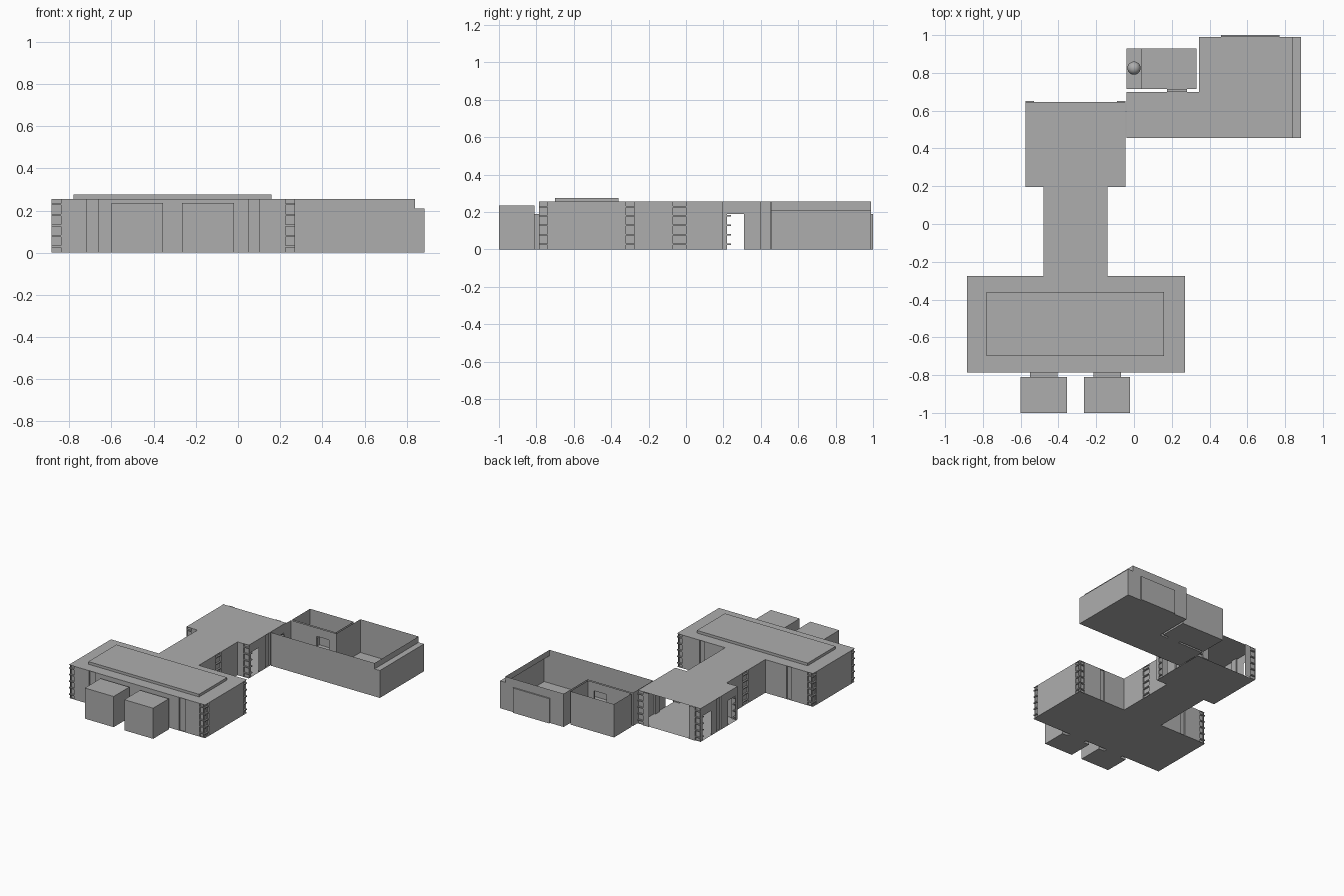
import bpy, bmesh
from mathutils import Vector

if "Cube" in bpy.data.objects:
    bpy.data.objects.remove(bpy.data.objects["Cube"])

H, DOOR, D = 0.255, 0.19, 0.012   # wall height, door height, recess depth

grey = bpy.data.materials.new("plain_grey")
grey.diffuse_color = (0.42, 0.42, 0.42, 1)
grey.use_nodes = True
grey.node_tree.nodes["Principled BSDF"].inputs["Base Color"].default_value = grey.diffuse_color


def finish(name, bm):
    me = bpy.data.meshes.new(name)
    bm.to_mesh(me)
    bm.free()
    me.materials.append(grey)
    ob = bpy.data.objects.new(name, me)
    bpy.context.collection.objects.link(ob)
    return ob


def add_box(bm, x0, x1, y0, y1, z0, z1):
    vs = bmesh.ops.create_cube(bm, size=1)["verts"]
    for v in vs:
        v.co = Vector(((x0 + x1) / 2 + v.co.x * (x1 - x0),
                       (y0 + y1) / 2 + v.co.y * (y1 - y0),
                       (z0 + z1) / 2 + v.co.z * (z1 - z0)))


def box(name, *b):
    bm = bmesh.new()
    add_box(bm, *b)
    return finish(name, bm)


def plane(name, x0, x1, y0, y1, z):
    bm = bmesh.new()
    bm.faces.new([bm.verts.new(p) for p in
                  ((x0, y0, z), (x1, y0, z), (x1, y1, z), (x0, y1, z))])
    return finish(name, bm)


def quad(bm, a, b, z0, z1):
    bm.faces.new([bm.verts.new((p.x, p.y, z)) for p, z in
                  ((a, z0), (b, z0), (b, z1), (a, z1))])


def wall(bm, p, q, cuts=(), h=H, z0=0):
    """Wall sheet from p to q, inside on the left. cuts: (start, end, 'door' or 'slot')."""
    p, q = Vector(p), Vector(q)
    length = (q - p).length
    u = (q - p) / length
    inset = Vector((-u.y, u.x)) * D
    s = 0
    for s0, s1, kind in sorted(cuts):
        if s0 > s + 1e-5:
            quad(bm, p + u * s, p + u * s0, z0, h)
        a, b = p + u * s0, p + u * s1
        if kind == "door":
            quad(bm, a, b, DOOR, h)
        else:
            quad(bm, a + inset, b + inset, z0, h)
            if s0 > 1e-5:
                quad(bm, a, a + inset, z0, h)
            if s1 < length - 1e-5:
                quad(bm, b + inset, b, z0, h)
        s = s1
    if s < length - 1e-5:
        quad(bm, p + u * s, q, z0, h)


# --- main hall, corridor and middle block: one continuous wall run
C = 0.045
bm = bmesh.new()
wall(bm, (-.48, -.275), (-.885, -.275), [(.18, .22, "slot"), (.405 - C, .405, "slot")])
wall(bm, (-.885, -.275), (-.885, -.785), [(0, C, "slot"), (.51 - C, .51, "slot")])
wall(bm, (-.885, -.785), (.27, -.785),
     [(0, C, "slot"), (.17, .22, "slot"), (.335, .485, "door"), (.665, .815, "door"),
      (.935, .985, "slot"), (1.155 - C, 1.155, "slot")])
wall(bm, (.27, -.785), (.27, -.275), [(0, C, "slot"), (.51 - C, .51, "slot")])
wall(bm, (.27, -.275), (-.14, -.275), [(0, C, "slot"), (.19, .23, "slot")])
side = [(.025, .115, "door"), (.205, .255, "slot"), (.325, .425, "door")]
wall(bm, (-.14, -.275), (-.14, .195), [(.205, .275, "slot")])
wall(bm, (-.14, .195), (-.045, .195), [(.095 - C, .095, "slot")])
wall(bm, (-.045, .195), (-.045, .65), side)
wall(bm, (-.045, .65), (-.14, .65), [(0, C, "slot")])
wall(bm, (-.48, .65), (-.575, .65), [(.095 - C, .095, "slot")])
wall(bm, (-.575, .65), (-.575, .195), [(.455 - b, .455 - a, k) for a, b, k in side])
wall(bm, (-.575, .195), (-.48, .195), [(0, C, "slot")])
wall(bm, (-.48, .195), (-.48, -.275), [(.195, .265, "slot")])
finish("hall_walls", bm)

for name, z in (("floor", 0), ("roof", H)):
    plane("hall_" + name, -.885, .27, -.785, -.275, z)
    plane("corridor_" + name, -.48, -.14, -.275, .195, z)
    plane("middle_" + name, -.575, -.045, .195, .645, z)
box("hall_roof_slab", -.78, .16, -.70, -.36, H, .275)

# --- stacked slats wrapping the outer corners (x, y, inward x, inward y)
bm = bmesh.new()
corners = [(-.885, -.785, 1, 1), (.27, -.785, -1, 1), (-.885, -.275, 1, -1), (.27, -.275, -1, -1),
           (-.575, .195, 1, 1), (-.045, .195, -1, 1), (-.575, .65, 1, -1), (-.045, .65, -1, -1)]
for x, y, sx, sy in corners:
    for i in range(5):
        z = .025 + i * .05
        for w, d in ((C, D), (D, C)):
            xs, ys = sorted((x, x + sx * w)), sorted((y, y + sy * d))
            add_box(bm, *xs, *ys, z, z + .008)
# corridor louvres
for x0 in (-.48, -.14 - D):
    for i in range(5):
        add_box(bm, x0, x0 + D, -.07, 0, .025 + i * .05, .033 + i * .05)
finish("wall_slats", bm)

# --- two front annexes with short links to the hall
for side_name, x in (("left", -.60), ("right", -.265)):
    box(side_name + "_annex", x, x + .245, -1, -.81, 0, .235)
    box(side_name + "_annex_link", x + .05, x + .195, -.81, -.78, 0, DOOR)

# --- open-topped L-shaped yard with a lower ledge on its right end
bm = bmesh.new()
wall(bm, (-.04, .455), (.84, .455))
wall(bm, (.84, .455), (.885, .455), h=.21)
wall(bm, (.885, .455), (.885, .99), h=.21)
wall(bm, (.885, .99), (.84, .99), h=.21)
wall(bm, (.84, .455), (.84, .99), z0=.21)
wall(bm, (.84, .99), (.345, .99), [(.07, .38, "door")])
wall(bm, (.345, .99), (.345, .70))
wall(bm, (.345, .70), (-.04, .70), [(.065, .17, "door")])
wall(bm, (-.04, .70), (-.04, .455), [(.08, .18, "door")])
finish("yard_walls", bm)
plane("yard_ledge", .84, .885, .455, .99, .21)
plane("yard_floor_front", -.04, .885, .455, .70, 0)
plane("yard_floor_back", .345, .885, .70, .99, 0)
box("yard_gate", .46, .77, .99, 1.0, 0, DOOR)

# --- small open-topped room behind the yard
bm = bmesh.new()
wall(bm, (-.04, .715), (.33, .715), [(.215, .32, "door")])
wall(bm, (.33, .715), (.33, .93))
wall(bm, (.33, .93), (-.04, .93))
wall(bm, (-.04, .93), (-.04, .715))
# passage sides
wall(bm, (.175, .715), (.175, .70), h=DOOR)
wall(bm, (.28, .70), (.28, .715), h=DOOR)
finish("small_room_walls", bm)
plane("small_room_floor", -.04, .33, .715, .93, 0)
plane("passage_floor", .175, .28, .70, .715, 0)
plane("passage_roof", .175, .28, .70, .715, DOOR)
box("small_room_bench", -.04, .04, .715, .93, 0, .06)

# ball on the bench
bm = bmesh.new()
bmesh.ops.create_uvsphere(bm, u_segments=24, v_segments=12, radius=.035)
bmesh.ops.translate(bm, verts=bm.verts, vec=(0, .825, .095))
for f in bm.faces:
    f.smooth = True
finish("ball", bm)
